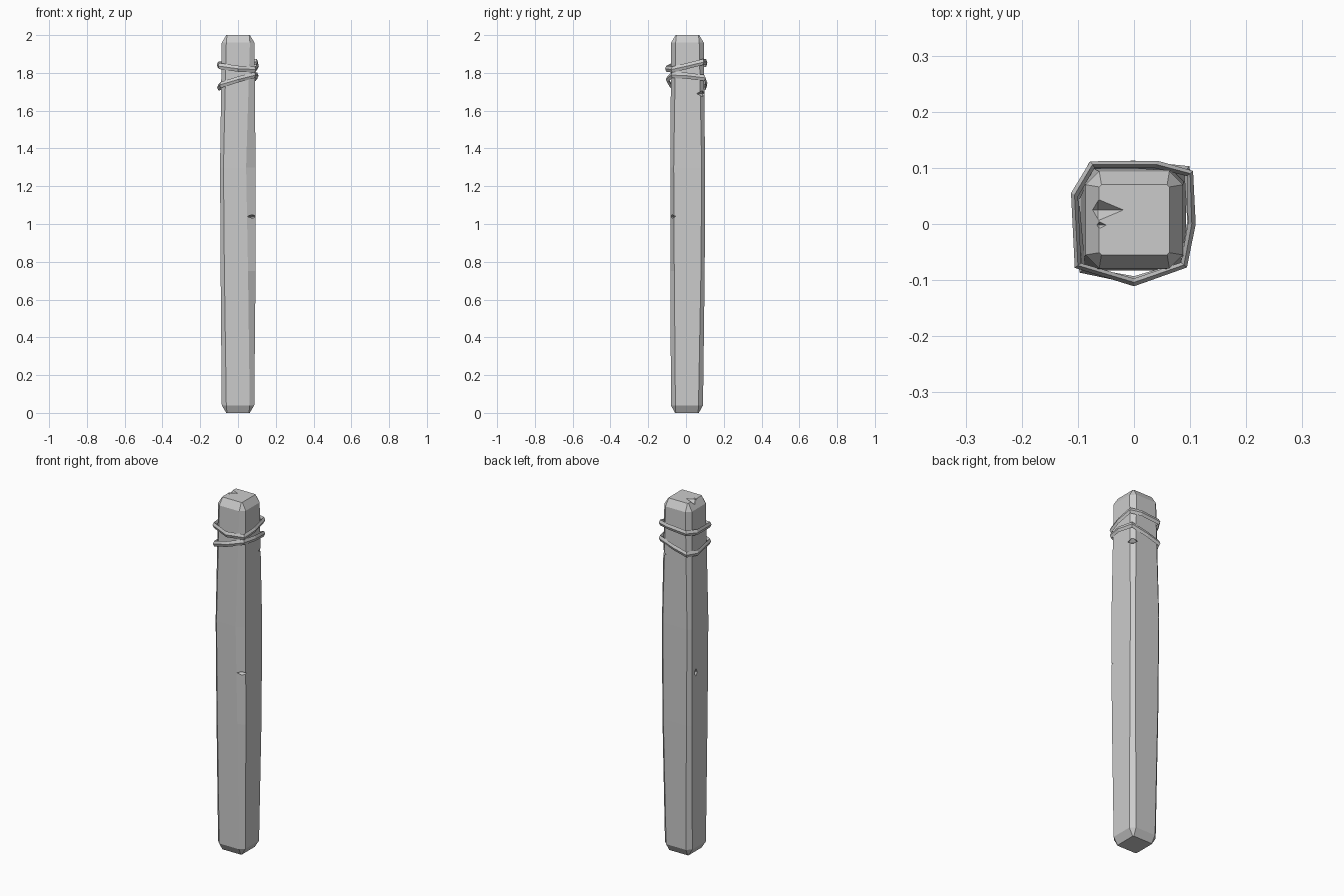
import bpy
import bmesh
from mathutils import Vector

cube = bpy.data.objects.get("Cube")
if cube:
    bpy.data.objects.remove(cube, do_unlink=True)

grey = bpy.data.materials.new("plain_grey")
grey.use_nodes = True
grey.diffuse_color = (0.6, 0.6, 0.6, 1)
grey.node_tree.nodes["Principled BSDF"].inputs["Base Color"].default_value = (0.6, 0.6, 0.6, 1)


def finish(bm, name):
    bmesh.ops.recalc_face_normals(bm, faces=bm.faces)
    mesh = bpy.data.meshes.new(name)
    bm.to_mesh(mesh)
    bm.free()
    mesh.materials.append(grey)
    obj = bpy.data.objects.new(name, mesh)
    bpy.context.collection.objects.link(obj)
    return obj


def loft(bm, rings, closed=False):
    """Join rings of points with quads; cap the ends or close the loop."""
    loops = [[bm.verts.new(p) for p in ring] for ring in rings]
    n = len(loops[0])
    for i in range(len(loops) if closed else len(loops) - 1):
        a, b = loops[i], loops[(i + 1) % len(loops)]
        for j in range(n):
            k = (j + 1) % n
            bm.faces.new((a[j], a[k], b[k], b[j]))
    if not closed:
        bm.faces.new(loops[0])
        bm.faces.new(loops[-1])


def section(z, x0, x1, y0, y1, c, front_right=None):
    """Rectangle with cut corners; one corner can be cut wider."""
    f = front_right or c
    return [(x0 + c, y0, z), (x1 - f, y0, z), (x1, y0 + c, z), (x1, y1 - c, z),
            (x1 - c, y1, z), (x0 + c, y1, z), (x0, y1 - c, z), (x0, y0 + c, z)]


# Chamfered post, swelling slightly in the middle
bm = bmesh.new()
loft(bm, [
    section(0.0, -0.062, 0.062, -0.058, 0.068, 0.004),
    section(0.04, -0.086, 0.086, -0.080, 0.090, 0.024),
    section(0.75, -0.092, 0.093, -0.082, 0.099, 0.020, 0.040),
    section(1.30, -0.095, 0.093, -0.083, 0.101, 0.018, 0.050),
    section(1.96, -0.086, 0.087, -0.079, 0.094, 0.024),
    section(2.0, -0.062, 0.063, -0.055, 0.070, 0.004),
])
post = finish(bm, "post")

# Chips cut from the post: centre and half sizes of each diamond
chips = [
    ((-0.064, 0.025, 2.0), (0.045, 0.019, 0.025)),
    ((-0.062, -0.002, 2.0), (0.013, 0.006, 0.010)),
    ((0.074, -0.070, 1.04), (0.036, 0.036, 0.010)),
    ((0.084, 0.088, 1.69), (0.036, 0.036, 0.018)),
    ((-0.095, 0.045, 1.04), (0.014, 0.014, 0.026)),
]
bm = bmesh.new()
for centre, size in chips:
    c = Vector(centre)
    ring = [bm.verts.new(c + Vector((sx * size[0], sy * size[1], 0)))
            for sx, sy in ((1, 0), (0, 1), (-1, 0), (0, -1))]
    for s in (1, -1):
        tip = bm.verts.new(c + Vector((0, 0, s * size[2])))
        for j in range(4):
            bm.faces.new((ring[j], ring[(j + 1) % 4], tip))
cutter = finish(bm, "chip_cutter")
cutter.hide_render = True
cut = post.modifiers.new("chips", "BOOLEAN")
cut.operation = "DIFFERENCE"
cut.solver = "EXACT"
cut.object = cutter
bpy.context.view_layer.objects.active = post
bpy.ops.object.modifier_apply(modifier="chips")
bpy.data.objects.remove(cutter, do_unlink=True)


def rope(name, outline, front, back, half_width=0.007, half_height=0.016):
    """Diamond-section loop, tilted by the heights at its left and right ends."""
    rings = []
    for x, y in outline:
        u, v = x / 0.2 + 0.5, y / 0.2 + 0.5
        z = ((1 - v) * ((1 - u) * front[0] + u * front[1])
             + v * ((1 - u) * back[0] + u * back[1]))
        out = Vector((x, y, 0)).normalized() * half_width
        up = Vector((0, 0, half_height))
        p = Vector((x, y, z))
        rings.append([p + out, p + up, p - out, p - up])
    bm = bmesh.new()
    loft(bm, rings, closed=True)
    return finish(bm, name)


# Two loops of binding near the top
rope("upper_binding",
     [(-0.100, -0.074), (0, -0.104), (0.089, -0.073), (0.103, 0),
      (0.100, 0.090), (0.040, 0.106), (-0.074, 0.106), (-0.106, 0.052)],
     (1.835, 1.81), (1.845, 1.86))
rope("lower_binding",
     [(-0.092, -0.082), (0, -0.100), (0.088, -0.073), (0.102, 0.005),
      (0.094, 0.098), (0.0, 0.106), (-0.076, 0.104), (-0.104, 0.045)],
     (1.735, 1.795), (1.72, 1.775))
